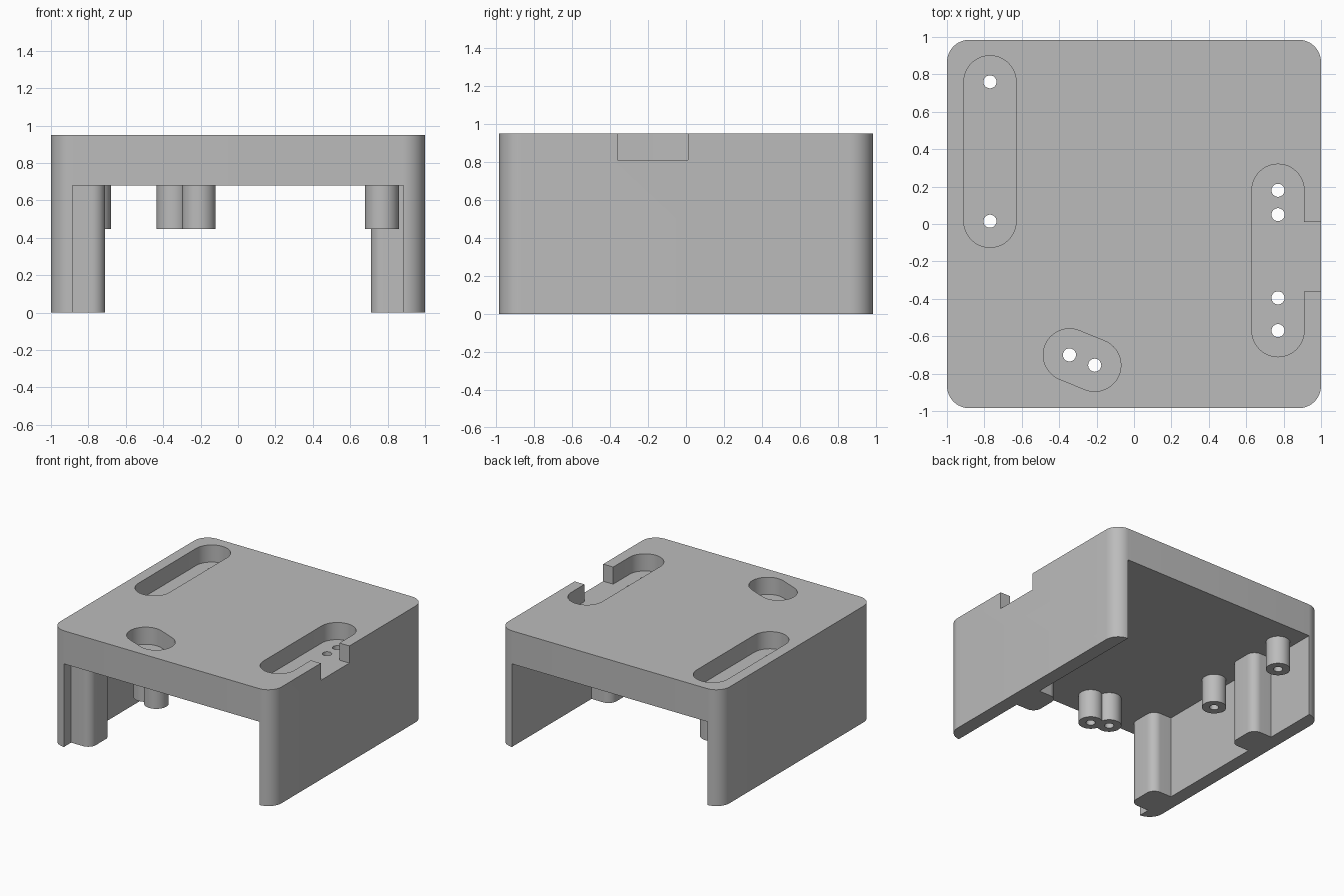
import bpy, bmesh
from math import atan2, cos, sin, pi, tau

if "Cube" in bpy.data.objects:
    bpy.data.objects.remove(bpy.data.objects["Cube"], do_unlink=True)

grey = bpy.data.materials.new("matte_grey")
grey.use_nodes = True
grey.diffuse_color = (0.5, 0.5, 0.5, 1)
grey.node_tree.nodes["Principled BSDF"].inputs["Base Color"].default_value = (0.5, 0.5, 0.5, 1)

TOP, CEILING, POCKET_FLOOR, BOSS_END = 0.95, 0.68, 0.81, 0.447
WALL, HALF_Y = 0.885, 0.985


def outline(centres, radius, steps=48):
    """Counter-clockwise outline around circles set at the given centres."""
    n = len(centres)
    if n == 1:
        arcs = [(centres[0], 0, tau * (steps - 1) / steps)]
    else:
        arcs = []
        for i, c in enumerate(centres):
            before, after = centres[i - 1], centres[(i + 1) % n]
            start = atan2(c[1] - before[1], c[0] - before[0]) - pi / 2
            end = atan2(after[1] - c[1], after[0] - c[0]) - pi / 2
            arcs.append((c, start, (end - start) % tau))
    points = []
    for (x, y), start, sweep in arcs:
        k = max(2, round(steps * sweep / tau))
        for j in range(k + 1 if n > 1 else steps):
            a = start + sweep * j / (k if n > 1 else steps - 1)
            points.append((x + radius * cos(a), y + radius * sin(a)))
    return points


def prism(name, points, z0, z1):
    """Solid made by raising a flat outline from z0 to z1."""
    bm = bmesh.new()
    base = bm.faces.new([bm.verts.new((x, y, z0)) for x, y in points])
    raised = bmesh.ops.extrude_face_region(bm, geom=[base])["geom"]
    verts = [v for v in raised if isinstance(v, bmesh.types.BMVert)]
    bmesh.ops.translate(bm, verts=verts, vec=(0, 0, z1 - z0))
    bmesh.ops.recalc_face_normals(bm, faces=bm.faces)
    mesh = bpy.data.meshes.new(name)
    bm.to_mesh(mesh)
    bm.free()
    mesh.materials.append(grey)
    obj = bpy.data.objects.new(name, mesh)
    bpy.context.collection.objects.link(obj)
    return obj


def rectangle(x0, x1, y0, y1):
    return [(x0, y0), (x1, y0), (x1, y1), (x0, y1)]


def rounded(x0, x1, y0, y1, r):
    return outline(rectangle(x0 + r, x1 - r, y0 + r, y1 - r), r)


def combine(target, tool, operation):
    """Apply a boolean and discard the tool."""
    tool.hide_render = True
    mod = target.modifiers.new("combine", "BOOLEAN")
    mod.object, mod.operation, mod.solver = tool, operation, "EXACT"
    bpy.context.view_layer.objects.active = target
    bpy.ops.object.modifier_apply(modifier=mod.name)
    bpy.data.objects.remove(tool, do_unlink=True)


# Bridge-shaped housing with two side walls
housing = prism("housing", rounded(-1, 1, -HALF_Y, HALF_Y, 0.12), 0, TOP)
combine(housing, prism("channel", rectangle(-WALL, WALL, -1.2, 1.2), -0.2, CEILING), "DIFFERENCE")

# Stiffening pillars on the inside of the walls
for side, y in ((-1, -0.757), (-1, 0.41), (1, -0.178)):
    x0, x1 = sorted((side * 0.71, side * 0.97))
    combine(housing, prism("pillar", rounded(x0, x1, y - 0.133, y + 0.133, 0.07), 0, CEILING + 0.05), "UNION")

# Recessed pockets, each with screw bosses under it
groups = {
    "long_pocket_bosses": [(-0.77, 0.76), (-0.77, 0.015)],
    "notched_pocket_bosses": [(0.77, 0.18), (0.77, 0.05), (0.77, -0.395), (0.77, -0.57)],
    "front_pocket_bosses": [(-0.345, -0.7), (-0.21, -0.755)],
}
parts = [housing]
for name, spots in groups.items():
    ends = [spots[0], spots[-1]]
    combine(housing, prism("pocket", outline(ends, 0.14), POCKET_FLOOR, TOP + 0.1), "DIFFERENCE")

    bosses = prism(name, outline([spots[0]], 0.091), BOSS_END, CEILING)
    for spot in spots[1:]:
        combine(bosses, prism("boss", outline([spot], 0.091), BOSS_END, CEILING), "UNION")
    for spot in spots:
        for part in (housing, bosses):
            combine(part, prism("hole", outline([spot], 0.035, 24), 0.3, TOP + 0.1), "DIFFERENCE")
    parts.append(bosses)

# Cable notch from the pocket out through the side wall
combine(housing, prism("notch", rectangle(0.77, 1.1, -0.36, 0.01), POCKET_FLOOR, TOP + 0.1), "DIFFERENCE")

# Smooth curves, sharp edges
bpy.ops.object.select_all(action="DESELECT")
for part in parts:
    part.select_set(True)
bpy.context.view_layer.objects.active = housing
bpy.ops.object.shade_smooth_by_angle()
